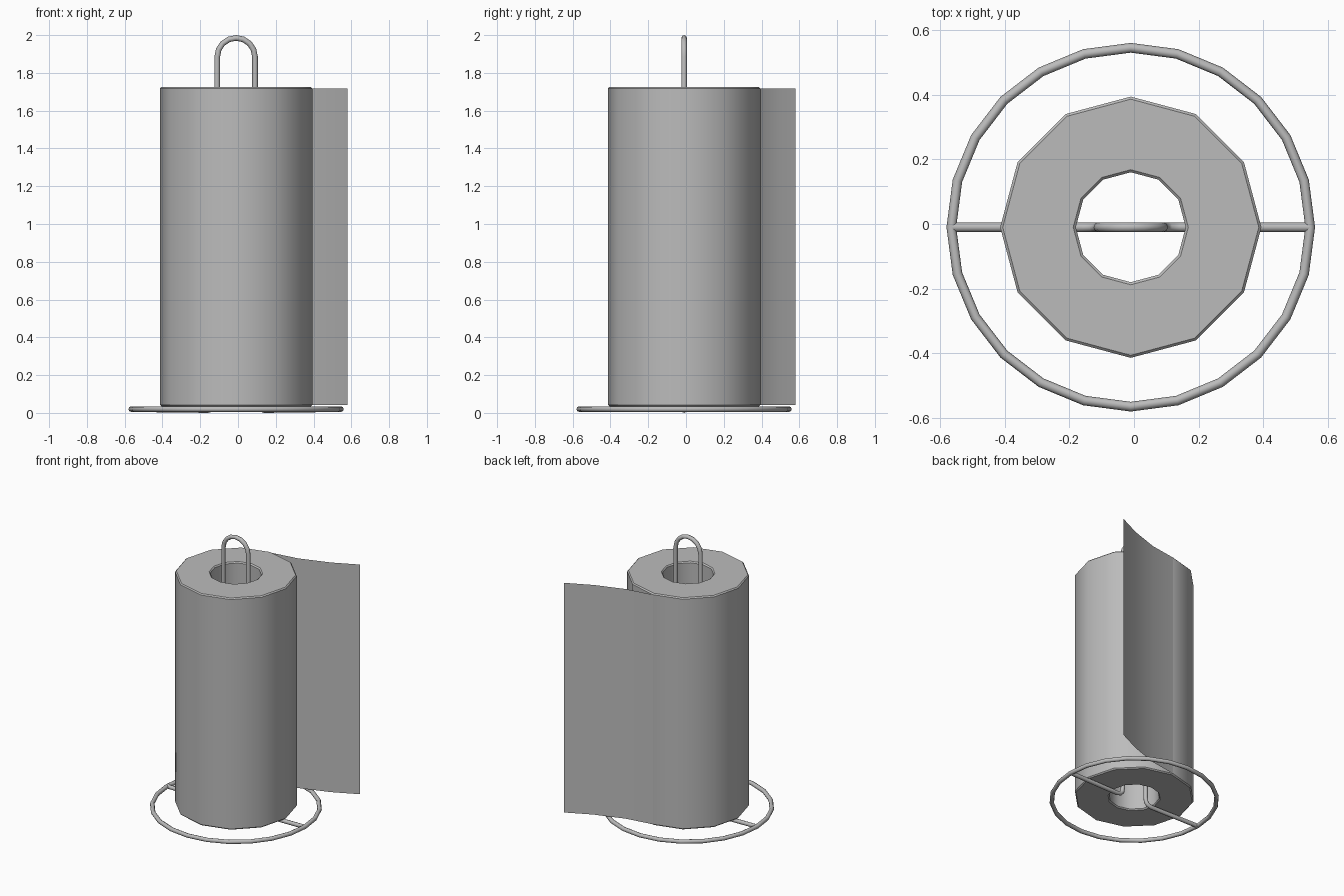
import bpy, bmesh
from math import sin, cos, pi, radians

cube = bpy.data.objects.get("Cube")
if cube:
    bpy.data.objects.remove(cube, do_unlink=True)

CENTRE = -0.01      # the stand and roll sit slightly off the origin
WIRE = 0.015        # wire radius
RING = 0.555

grey = bpy.data.materials.new("plain_grey")
grey.use_nodes = True
grey.diffuse_color = (0.5, 0.5, 0.5, 1)
grey.node_tree.nodes["Principled BSDF"].inputs["Base Color"].default_value = (0.5, 0.5, 0.5, 1)


def finish(obj, angle):
    bpy.ops.object.select_all(action='DESELECT')
    obj.select_set(True)
    bpy.context.view_layer.objects.active = obj
    if obj.type == 'CURVE':
        bpy.ops.object.convert(target='MESH')
    obj = bpy.context.object
    bpy.ops.object.shade_smooth_by_angle(angle=radians(angle))
    return obj


def wire(name, points, closed=False):
    """Round wire swept along a list of points."""
    curve = bpy.data.curves.new(name, 'CURVE')
    curve.dimensions = '3D'
    curve.bevel_depth = WIRE
    curve.bevel_resolution = 2
    curve.use_fill_caps = not closed
    spline = curve.splines.new('POLY')
    spline.points.add(len(points) - 1)
    for p, co in zip(spline.points, points):
        p.co = (*co, 1)
    spline.use_cyclic_u = closed
    curve.materials.append(grey)
    obj = bpy.data.objects.new(name, curve)
    bpy.context.collection.objects.link(obj)
    return finish(obj, 60)


def mesh_object(name, bm, angle):
    bmesh.ops.recalc_face_normals(bm, faces=bm.faces)
    mesh = bpy.data.meshes.new(name)
    bm.to_mesh(mesh)
    bm.free()
    mesh.materials.append(grey)
    obj = bpy.data.objects.new(name, mesh)
    bpy.context.collection.objects.link(obj)
    return finish(obj, angle)


# Base ring
wire("base_ring", [(CENTRE + RING * cos(a * pi / 12), CENTRE + RING * sin(a * pi / 12), 0.02)
                   for a in range(24)], closed=True)

# One bent wire: bar, bend, upright, top loop, and back down the other side
half = [(-RING, 0.02), (-0.15, 0.015), (-0.12, 0.023), (-0.105, 0.04), (-0.1, 0.07)]
arch = [(-0.1 * cos(a * pi / 8), 1.885 + 0.1 * sin(a * pi / 8)) for a in range(9)]
path = half + arch + [(-x, z) for x, z in reversed(half)]
wire("stand_wire", [(CENTRE + x, CENTRE, z) for x, z in path])

# Paper roll: closed cross-section with softened rims, turned in twelve steps
INNER, OUTER, LOW, HIGH, SOFT = 0.17, 0.404, 0.035, 1.725, 0.008
section = [(INNER, LOW + SOFT), (INNER + SOFT, LOW), (OUTER - SOFT, LOW), (OUTER, LOW + SOFT),
           (OUTER, HIGH - SOFT), (OUTER - SOFT, HIGH), (INNER + SOFT, HIGH), (INNER, HIGH - SOFT)]
bm = bmesh.new()
rings = [[bm.verts.new((CENTRE + r * cos(a * pi / 6), CENTRE + r * sin(a * pi / 6), z))
          for r, z in section] for a in range(12)]
for i in range(12):
    a, b = rings[i], rings[(i + 1) % 12]
    for j in range(len(section)):
        k = (j + 1) % len(section)
        bm.faces.new((a[j], b[j], b[k], a[k]))
mesh_object("paper_roll", bm, 40)

# Loose sheet leaving the back of the roll
bm = bmesh.new()
columns = [[bm.verts.new((x, y, z)) for z in (0.042, 1.717)]
           for x, y in ((-0.01, 0.394), (0.19, 0.425), (0.40, 0.495), (0.58, 0.58))]
for a, b in zip(columns, columns[1:]):
    bm.faces.new((a[0], a[1], b[1], b[0]))
mesh_object("loose_sheet", bm, 40)
